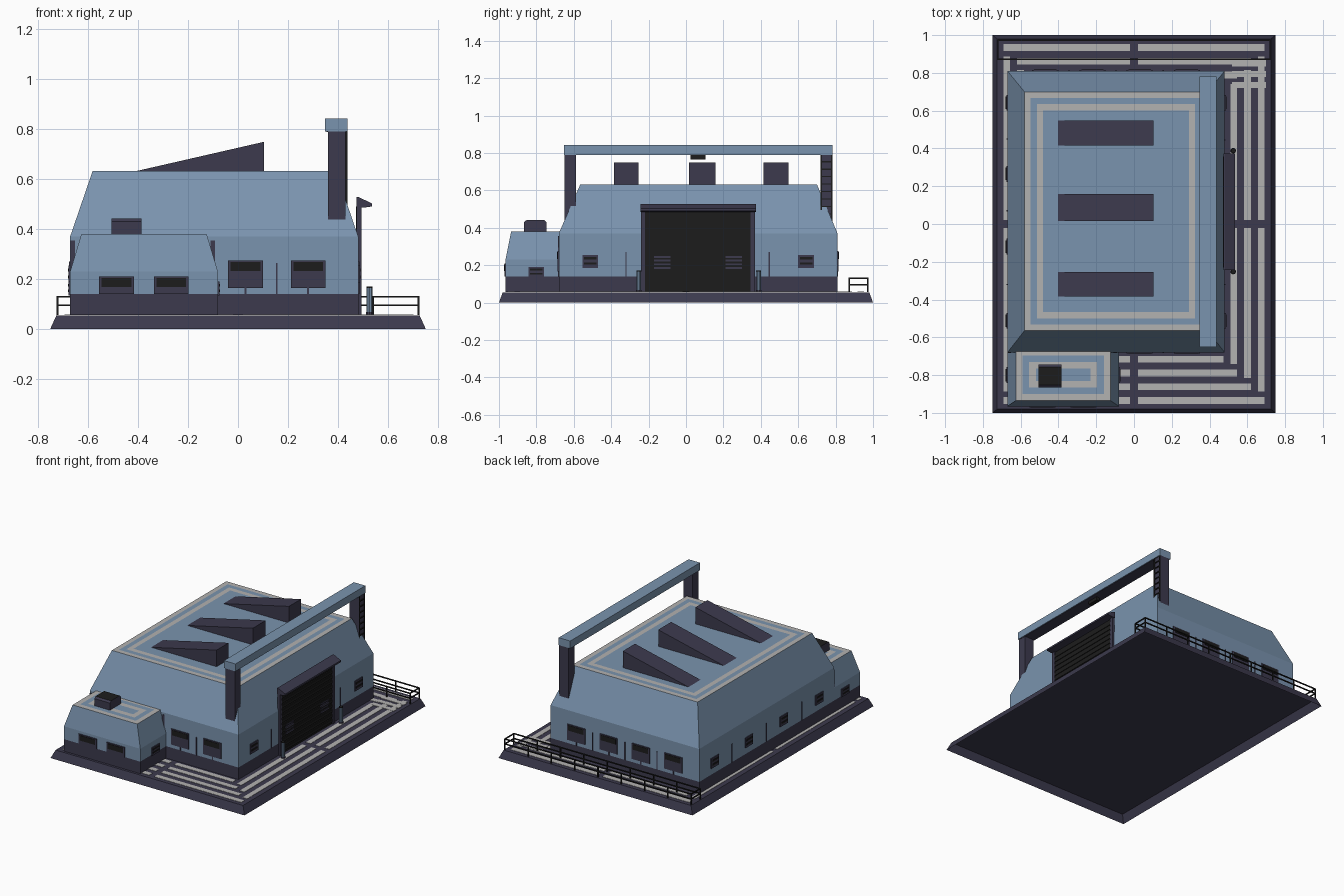
import bpy, bmesh

if "Cube" in bpy.data.objects:
    bpy.data.objects.remove(bpy.data.objects["Cube"])


def material(name, r, g, b):
    m = bpy.data.materials.new(name)
    m.use_nodes = True
    m.diffuse_color = (r, g, b, 1)
    m.node_tree.nodes["Principled BSDF"].inputs["Base Color"].default_value = (r, g, b, 1)
    return m


BLUE = material("steel blue", 0.195, 0.295, 0.425)
DARK = material("dark slate", 0.045, 0.042, 0.075)
GREY = material("marking grey", 0.45, 0.445, 0.44)
BLACK = material("black", 0.012, 0.012, 0.012)


def finish(bm, name, *mats):
    bmesh.ops.recalc_face_normals(bm, faces=bm.faces)
    me = bpy.data.meshes.new(name)
    bm.to_mesh(me)
    bm.free()
    for m in mats:
        me.materials.append(m)
    ob = bpy.data.objects.new(name, me)
    bpy.context.collection.objects.link(ob)
    return ob


def boxes(name, mat, spans):
    """One object from boxes given as (x0, x1, y0, y1, z0, z1)."""
    bm = bmesh.new()
    for x0, x1, y0, y1, z0, z1 in spans:
        for v in bmesh.ops.create_cube(bm, size=1)["verts"]:
            v.co = (x1 if v.co.x > 0 else x0, y1 if v.co.y > 0 else y0, z1 if v.co.z > 0 else z0)
    return finish(bm, name, mat)


def loft(name, levels, mats, storeys, roof, inset=0):
    """Open-bottomed stack of rectangles (x0, x1, y0, y1, z).
    storeys and roof list material indices; each further roof entry is an inset panel."""
    bm = bmesh.new()
    rings = [[bm.verts.new((x, y, z)) for x, y in ((a, c), (b, c), (b, d), (a, d))]
             for a, b, c, d, z in levels]
    for lo, hi, index in zip(rings, rings[1:], storeys):
        for i in range(4):
            j = (i + 1) % 4
            bm.faces.new((lo[i], lo[j], hi[j], hi[i])).material_index = index
    top = bm.faces.new(rings[-1])
    bm.normal_update()
    top.material_index = roof[0]
    for index in roof[1:]:
        bmesh.ops.inset_individual(bm, faces=[top], thickness=inset, use_even_offset=True)
        top.material_index = index
    return finish(bm, name, *mats)


def extrude_xz(name, mat, profile, y_spans):
    """Side profile in x and z, extruded over each y span."""
    bm = bmesh.new()
    for y0, y1 in y_spans:
        a, b = ([bm.verts.new((x, y, z)) for x, z in profile] for y in (y0, y1))
        bm.faces.new(a)
        bm.faces.new(b)
        for i in range(len(a)):
            j = (i + 1) % len(a)
            bm.faces.new((a[i], a[j], b[j], b[i]))
    return finish(bm, name, mat)


def on_wall(axis, side, wall, centre, width, z0, z1, out):
    """Plate on a wall facing along the axis; out is how far it stands proud."""
    n = sorted((wall - side * 0.004, wall + side * out))
    w = (centre - width / 2, centre + width / 2)
    return (*n, *w, z0, z1) if axis == "x" else (*w, *n, z0, z1)


# Hollow base slab and building bodies with striped roofs
GROUND, BAND = 0.055, 0.14
FLOOR = GROUND + 0.001
loft("base_slab", [(-.75, .75, -1, 1, 0), (-.725, .725, -.98, .98, GROUND)], [DARK], [0], [0])
X0, X1, Y0, Y1 = -.67, .48, -.68, .81
hall = (X0, X1, Y0, Y1)
PAINT = [DARK, BLUE, GREY]
loft("main_hall", [(*hall, FLOOR), (*hall, BAND), (*hall, .37), (-.58, .39, -.565, .70, .632)],
     PAINT, [0, 1, 1], [2, 1, 2, 1], .033)
AX1, AY0 = -.08, -.965
annex = (X0, AX1, AY0, -.66)
loft("annex", [(*annex, FLOOR), (*annex, BAND), (*annex, .23), (-.625, -.125, -.935, -.66, .38)],
     PAINT, [0, 1, 1], [2, 1, 2, 1], .035)
loft("annex_roof_unit", [(-.505, -.385, -.865, -.745, .38), (-.505, -.385, -.865, -.745, .43),
                         (-.505, -.385, -.853, -.757, .441)], [DARK, BLACK], [0, 0], [1])

# Ground markings: broken concentric strips
strips = []
W, GAP, TOP = 0.036, 0.02, GROUND + 0.003
for n in range(4):
    hx, hy = .692 - .073 * n, .953 - .073 * n
    for s in (-1, 1):
        for t in (-1, 1):
            ex, ey = sorted((t * GAP, t * hx)), sorted((t * GAP, t * (hy - W - .03)))
            strips.append((*ex, *sorted((s * hy, s * (hy - W))), FLOOR, TOP))
            strips.append((*sorted((s * hx, s * (hx - W))), *ey, FLOOR, TOP))
for k in range(3):
    y = .72 + .057 * k
    strips.append((.52, .70, y, y + .033, FLOOR, TOP + .001))
boxes("ground_markings", GREY, strips)

# Roof wedges
extrude_xz("roof_wedges", DARK, [(-.403, .632), (.104, .632), (.104, .748)],
           [(-.385, -.253), (.015, .158), (.415, .548)])

# Windows on front, back and annex
frames, panes, posts = [], [], []
spots = [(-1, Y0, x, .165, .275) for x in (.03, .28)]
spots += [(1, Y1, x, .165, .275) for x in (.28, .03, -.22, -.47)]
spots += [(-1, AY0, x, .14, .21) for x in (-.485, -.267)]
for side, wall, x, z0, z1 in spots:
    frames.append(on_wall("y", side, wall, x, .138, z0, z1, .006))
    panes.append(on_wall("y", side, wall, x, .118, z1 - .042, z1 - .006, .009))
    if z0 > BAND:
        posts.append(on_wall("y", side, wall, x, .008, BAND, z0, .004))
boxes("window_frames", DARK, frames)
boxes("window_panes", BLACK, panes)

# Side vents with slats
vents, slats = [], []
spots = [(1, X1, y, .185) for y in (-.512, .642)]
spots += [(-1, X0, y, .185) for y in (.642, .265, -.12, -.512)]
spots += [(1, AX1, -.80, .135), (-1, X0, -.80, .135)]
for side, wall, y, z in spots:
    h = .07 if z > BAND else .056
    vents.append(on_wall("x", side, wall, y, .084, z, z + h, .006))
    for k in (.25, .65):
        slats.append(on_wall("x", side, wall, y, .066, z + h * k, z + h * (k + .17), .009))
boxes("side_vents", DARK, vents)
boxes("side_vent_slats", BLACK, slats)

# Wall seams
for x in (.155, -.095, -.345):
    posts.append(on_wall("y", 1, Y1, x, .006, BAND, .265, .004))
posts.append(on_wall("y", -1, Y0, .155, .006, BAND, .265, .004))
for y in (.45, .07, -.32):
    posts.append(on_wall("x", -1, X0, y, .006, BAND, .27, .004))
for y in (.445, -.32):
    posts.append(on_wall("x", 1, X1, y, .006, BAND, .27, .004))
boxes("wall_seams", DARK, posts)
boxes("annex_joint_trim", DARK, [on_wall("y", -1, Y0, x, .018, .2, .355, .004) for x in (-.66, -.1)])

# Main door with frame, slats, vents and awning
DY0, DY1 = -.24, .368
boxes("door_frame", DARK, [(.473, .492, DY0, DY0 + .022, FLOOR, .5),
                           (.473, .492, DY1 - .022, DY1, FLOOR, .5),
                           (.473, .492, DY0, DY1, .485, .5)])
boxes("door_panel", BLACK, [(.47, .484, DY0 + .01, DY1 - .01, FLOOR, .49)])
boxes("door_slats", BLACK, [(.48, .489, DY0 + .022, DY1 - .022, .07 + .034 * k, .09 + .034 * k)
                            for k in range(12)])
boxes("door_vents", DARK, [(.48, .492, y, y + .088, z, z + .01)
                           for y in (-.172, .212) for z in (.18, .2, .22, .238)])
extrude_xz("door_awning", DARK, [(.473, .485), (.473, .527), (.482, .527), (.535, .502),
                                 (.535, .49), (.5, .485)], [(DY0 - .003, DY1 + .005)])

# Bollards beside the door
for name, mat, radius, z0, z1 in (("bollards", BLUE, .012, FLOOR, .165),
                                  ("bollard_caps", BLACK, .013, .165, .171),
                                  ("bollard_feet", DARK, .015, FLOOR, .068)):
    bm = bmesh.new()
    for y in (-.252, .388):
        made = bmesh.ops.create_cone(bm, cap_ends=True, segments=10, radius1=radius,
                                     radius2=radius, depth=z1 - z0)["verts"]
        bmesh.ops.translate(bm, verts=made, vec=(.525, y, (z0 + z1) / 2))
    finish(bm, name, mat)

# Gantry crane with ladder
boxes("gantry_columns", DARK, [(.36, .43, -.65, -.588, .435, .79), (.36, .43, .72, .782, .435, .79)])
boxes("gantry_beam", BLUE, [(.348, .437, -.652, .782, .79, .842)])
boxes("gantry_beam_underside", DARK, [(.353, .432, -.645, .775, .788, .792)])
boxes("gantry_trolley", BLACK, [(.38, .405, .025, .105, .765, .79)])
boxes("gantry_ladder", BLACK,
      [(.43, .437, y, y + .006, .45, .79) for y in (.72, .775)]
      + [(.431, .437, .72, .78, .47 + .04 * k, .477 + .04 * k) for k in range(8)])

# Railing loop along the back
R, RX, RY0, RY1 = .0035, .72, .872, .972
rails = []
for z in (.096, .13):
    rails += [(-RX, RX, y - R, y + R, z - R, z + R) for y in (RY0, RY1)]
    rails += [(x - R, x + R, RY0, RY1, z - R, z + R) for x in (-RX, RX)]
for k in range(9):
    x = -RX + 2 * RX * k / 8
    rails += [(x - R, x + R, y - R, y + R, FLOOR, .13) for y in (RY0, RY1)]
boxes("railing", BLACK, rails)
